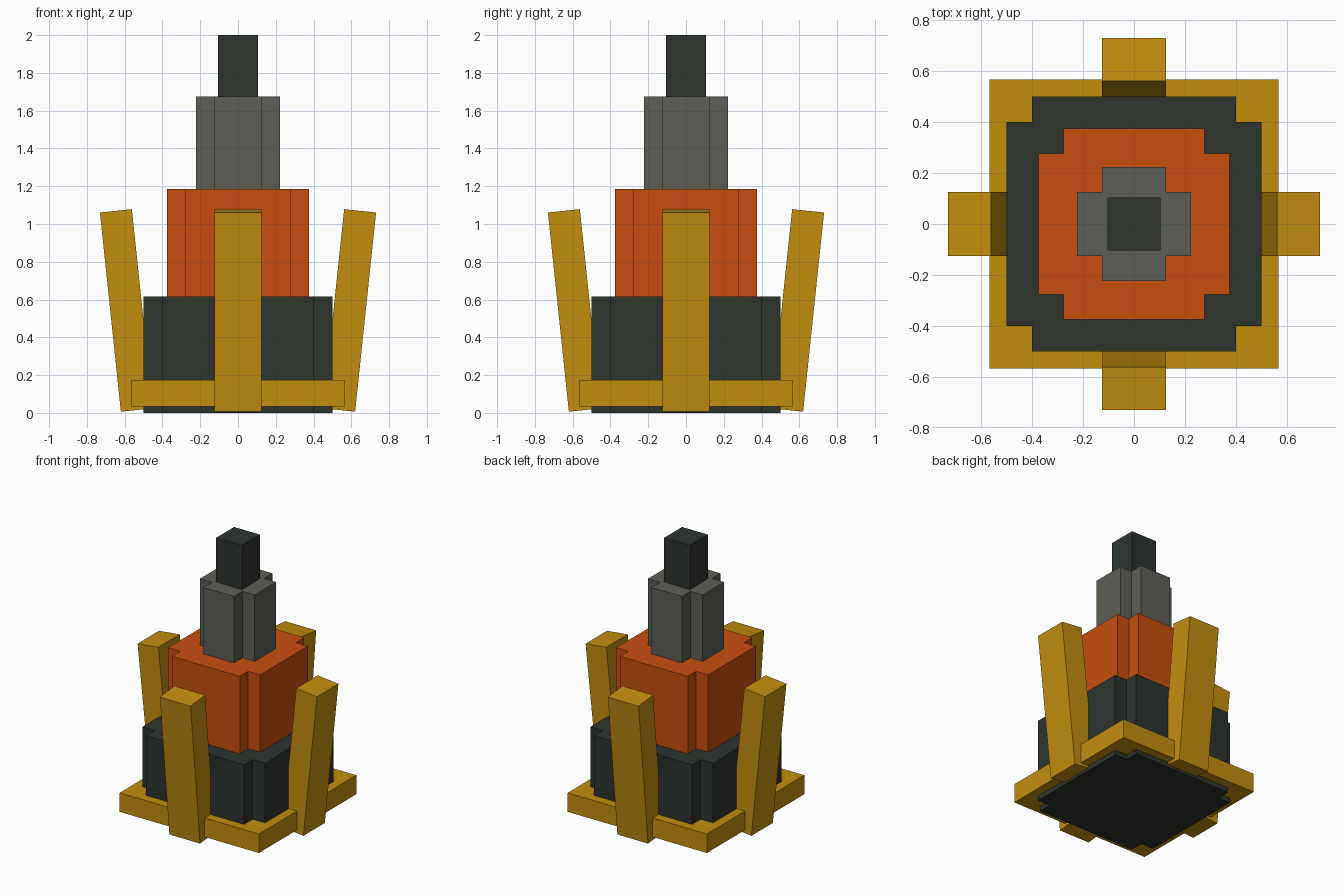
import bpy, bmesh, math
from mathutils import Matrix, Vector

if "Cube" in bpy.data.objects:
    bpy.data.objects.remove(bpy.data.objects["Cube"], do_unlink=True)


def make_material(name, rgb):
    mat = bpy.data.materials.new(name)
    mat.use_nodes = True
    mat.diffuse_color = (*rgb, 1)
    mat.node_tree.nodes["Principled BSDF"].inputs["Base Color"].default_value = (*rgb, 1)
    return mat


dark = make_material("dark green grey", (0.026, 0.034, 0.027))
orange = make_material("orange", (0.578, 0.076, 0.0045))
grey = make_material("mid grey", (0.107, 0.114, 0.093))
gold = make_material("gold", (0.55, 0.27, 0.0045))


def finish(name, bm, mat):
    bmesh.ops.recalc_face_normals(bm, faces=bm.faces)
    mesh = bpy.data.meshes.new(name)
    bm.to_mesh(mesh)
    bm.free()
    mesh.materials.append(mat)
    obj = bpy.data.objects.new(name, mesh)
    bpy.context.collection.objects.link(obj)
    return obj


def box(name, size, matrix, mat):
    bm = bmesh.new()
    bmesh.ops.create_cube(bm, size=1, matrix=matrix @ Matrix.Diagonal((*size, 1)))
    return finish(name, bm, mat)


def notched_tier(name, outer, inner, z0, z1, mat):
    """Square block with a notch cut from each corner."""
    quarter = [Vector((outer, -inner, z0)), Vector((outer, inner, z0)),
               Vector((inner, inner, z0))]
    bm = bmesh.new()
    verts = [bm.verts.new(Matrix.Rotation(k * math.pi / 2, 3, 'Z') @ p)
             for k in range(4) for p in quarter]
    base = bm.faces.new(verts)
    top = bmesh.ops.extrude_face_region(bm, geom=[base], use_keep_orig=True)["geom"]
    bmesh.ops.translate(bm, vec=(0, 0, z1 - z0),
                        verts=[v for v in top if isinstance(v, bmesh.types.BMVert)])
    return finish(name, bm, mat)


# Stacked central tower
notched_tier("lower_tier", 0.5, 0.4, 0.0, 0.615, dark)
notched_tier("middle_tier", 0.375, 0.277, 0.615, 1.185, orange)
notched_tier("upper_tier", 0.223, 0.125, 1.185, 1.675, grey)
box("spire", (0.21, 0.21, 0.325), Matrix.Translation((0, 0, 1.8375)), dark)

# Square collar around the foot
box("base_collar", (1.134, 1.134, 0.14), Matrix.Translation((0, 0, 0.105)), gold)

# Four posts leaning outward, one per side
for k, side in enumerate(("left", "back", "right", "front")):
    place = (Matrix.Rotation(k * math.pi / 2, 4, 'Z')
             @ Matrix.Translation((0.591, 0, 0.5425))
             @ Matrix.Rotation(math.radians(6), 4, 'Y'))
    box(side + "_post", (0.17, 0.25, 1.06), place, gold)
